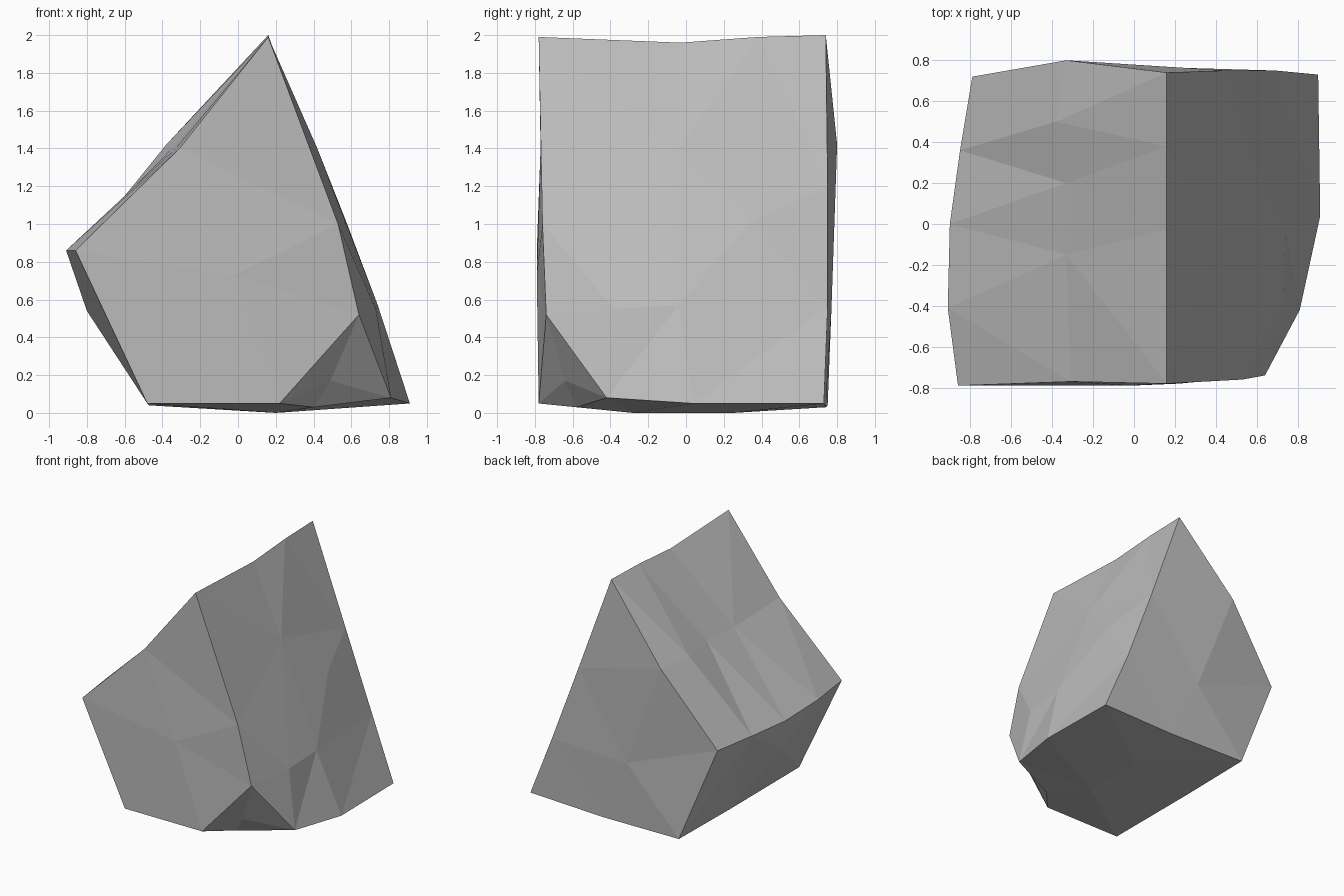
import bpy
import bmesh
from mathutils import Vector
from mathutils.geometry import delaunay_2d_cdt, normal

old_cube = bpy.data.objects.get("Cube")
if old_cube:
    bpy.data.objects.remove(old_cube, do_unlink=True)

# Stone colour
stone = bpy.data.materials.new("grey_stone")
stone.use_nodes = True
colour = (0.5, 0.5, 0.5, 1)
stone.diffuse_color = colour
shader = stone.node_tree.nodes["Principled BSDF"]
shader.inputs["Base Color"].default_value = colour
shader.inputs["Roughness"].default_value = 0.9

# Main creases of the boulder, each running front to back
crest = [(.16, -.78, 1.99), (.16, -.03, 1.96), (.16, .38, 1.99), (.16, .74, 2)]
left_ridge = [(-.86, -.79, .86), (-.91, -.41, .86), (-.9, 0, .84),
              (-.85, .36, .84), (-.79, .72, .84)]
left_foot = [(-.48, -.78, .05), (-.47, .1, .04), (-.46, .75, .04)]
right_foot = [(.81, -.42, .08), (.91, .04, .05), (.9, .73, .05)]

# Corner points between the creases
front_slope = [(-.31, -.77, 1.4)]
back_slope = [(-.33, .8, 1.42)]
front_edge = [(.53, -.76, 1), (.64, -.74, .52)]
back_edge = [(.45, .75, 1.2), (.69, .75, .56)]
back_foot = [(.24, .74, .03)]

# Chipped corner
chip_foot, chip_hollow, chip_under = (.22, -.78, .05), (.49, -.64, .17), (.4, -.58, .03)
chip_top, chip_side = front_edge[-1], right_foot[0]

mesh = bmesh.new()
corners = {}


def corner(point):
    """Reuse one vertex wherever panels share a corner."""
    key = tuple(point)
    if key not in corners:
        corners[key] = mesh.verts.new(key)
    return corners[key]


def panel(outline, dents=()):
    """Fill an outline with facets passing through the inner dents."""
    axis = normal([Vector(p) for p in outline])
    turn = axis.rotation_difference(Vector((0, 0, 1)))
    points = list(outline) + list(dents)
    flat = [(turn @ Vector(p)).to_2d() for p in points]
    result = delaunay_2d_cdt(flat, [], [list(range(len(outline)))], 1, 1e-5)
    sources = result[3]
    for face in result[2]:
        mesh.faces.new([corner(points[sources[i][0]]) for i in face])


# Upper left slope
panel(crest + back_slope + left_ridge[::-1] + front_slope,
      [(-.33, -.15, 1.4), (-.33, .2, 1.42), (-.38, .5, 1.42)])
# Steep right side
panel(crest + back_edge + right_foot[::-1] + front_edge[::-1],
      [(.42, -.04, 1.4), (.57, .35, 1.02), (.74, -.04, .57), (.73, -.38, .55)])
# Lower left side
panel(left_ridge + left_foot[::-1], [(-.8, -.1, .54)])
# Front and back
panel(crest[:1] + front_edge + [chip_foot] + left_foot[:1] + left_ridge[:1] + front_slope,
      [(-.02, -.79, .73)])
panel(crest[-1:] + back_edge + right_foot[-1:] + back_foot + left_foot[-1:]
      + left_ridge[-1:] + back_slope, [(0, .77, .55)])
# Underside
panel(left_foot + back_foot + right_foot[::-1] + [chip_under, chip_foot],
      [(.2, -.28, 0), (.2, .25, 0)])
# Facets of the chipped corner
rim = [chip_top, chip_side, chip_under, chip_foot]
for start, end in zip(rim, rim[1:] + rim[:1]):
    panel([start, end, chip_hollow])

bmesh.ops.recalc_face_normals(mesh, faces=mesh.faces[:])
data = bpy.data.meshes.new("boulder")
mesh.to_mesh(data)
mesh.free()
data.materials.append(stone)
boulder = bpy.data.objects.new("boulder", data)
bpy.context.collection.objects.link(boulder)
